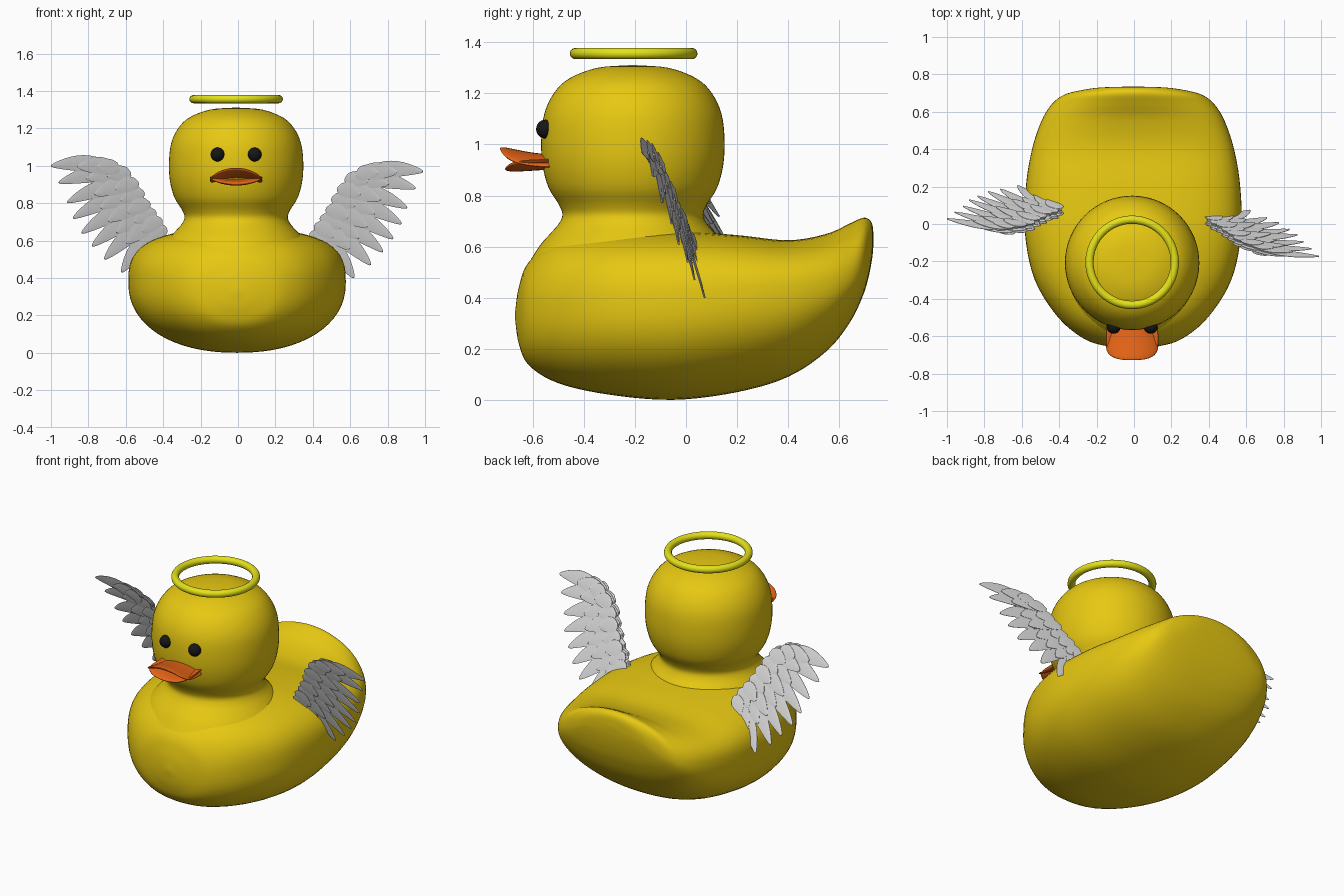
import bpy, bmesh, math
from mathutils import Vector

if "Cube" in bpy.data.objects:
    bpy.data.objects.remove(bpy.data.objects["Cube"])


def material(name, rgb):
    m = bpy.data.materials.new(name)
    m.diffuse_color = (*rgb, 1)
    m.use_nodes = True
    m.node_tree.nodes["Principled BSDF"].inputs["Base Color"].default_value = m.diffuse_color
    return m


YELLOW = material("duck yellow", (0.8, 0.58, 0.006))
ORANGE = material("beak orange", (0.8, 0.13, 0.008))
BLACK = material("eye black", (0.008, 0.008, 0.008))
WHITE = material("feather white", (0.8, 0.8, 0.8))
GOLD = material("halo gold", (0.78, 0.76, 0.01))


def add_loft(bm, rings):
    """Skin closed rings of equal length and cap both ends."""
    vs = [[bm.verts.new(p) for p in r] for r in rings]
    n = len(vs[0])
    for a, b in zip(vs, vs[1:]):
        for i in range(n):
            j = (i + 1) % n
            bm.faces.new((a[i], a[j], b[j], b[i]))
    bm.faces.new(vs[0])
    bm.faces.new(vs[-1])


def finish(name, bm, mat, angle=50):
    bmesh.ops.recalc_face_normals(bm, faces=bm.faces[:])
    me = bpy.data.meshes.new(name)
    bm.to_mesh(me)
    bm.free()
    ob = bpy.data.objects.new(name, me)
    bpy.context.collection.objects.link(ob)
    me.materials.append(mat)
    bpy.context.view_layer.objects.active = ob
    ob.select_set(True)
    bpy.ops.object.shade_smooth_by_angle(angle=math.radians(angle))
    ob.select_set(False)
    return ob


def spline(keys, steps):
    """Smooth (Catmull-Rom) interpolation through key tuples."""
    k = [Vector(q) for q in keys]
    k = [2 * k[0] - k[1]] + k + [2 * k[-1] - k[-2]]
    out = []
    for i in range(1, len(k) - 2):
        a, b, c, d = k[i - 1:i + 3]
        for s in range(steps):
            t = s / steps
            out.append(0.5 * (2 * b + (c - a) * t + (2 * a - 5 * b + 4 * c - d) * t * t
                              + (3 * b - a - 3 * c + d) * t ** 3))
    return out + [k[-2]]


def power(v, e):
    return math.copysign(abs(v) ** e, v)


# Body: y, bottom, top, half width, widest height, squareness of the upper half
body_keys = [
    (-.67, .32, .34, .01, .33, 2), (-.655, .22, .44, .13, .33, 2),
    (-.615, .135, .54, .26, .335, 2.2), (-.5, .065, .625, .40, .35, 2.5),
    (-.3, .02, .655, .525, .36, 2.8), (-.05, 0, .662, .578, .37, 2.9),
    (.2, .03, .645, .573, .39, 2.9), (.4, .09, .625, .54, .41, 2.9),
    (.55, .19, .65, .49, .44, 2.5), (.64, .30, .69, .435, .47, 2.1),
    (.69, .40, .712, .37, .51, 2), (.715, .48, .708, .28, .55, 2),
    (.73, .56, .685, .17, .6, 2), (.735, .625, .635, .01, .63, 2)]
rings = []
for y, lo, hi, w, zm, n in spline(body_keys, 5):
    ring = []
    for i in range(64):
        a = math.tau * i / 64
        c, s = math.cos(a), math.sin(a)
        e = 2 / n if s > 0 else 2 / 2.2
        h = hi - zm if s > 0 else zm - lo
        ring.append((-.005 + w * power(c, e), y, zm + h * power(s, e)))
    rings.append(ring)
bm = bmesh.new()
add_loft(bm, rings)
finish("body", bm, YELLOW)

# Head and flared neck, turned around a vertical axis
head_keys = [(.40, .55), (.36, .61), (.32, .655), (.29, .69), (.276, .725), (.29, .765),
             (.33, .83), (.354, .92), (.359, 1.02), (.347, 1.12), (.31, 1.2),
             (.25, 1.258), (.14, 1.3), (.005, 1.311)]
bm = bmesh.new()
add_loft(bm, [[(-.01 + r * math.cos(math.tau * i / 64), -.208 + r * math.sin(math.tau * i / 64), z)
               for i in range(64)] for r, z in spline(head_keys, 4)])
finish("head", bm, YELLOW)


# Beak halves: curved plates with a rounded front edge
def beak(name, length, height, arch, thick):
    rings = []
    for k in range(21):
        v = math.sin(k / 20 * math.pi / 2)
        y = -.5 - length * v
        w = (.13 + .016 * v) * max(1 - v ** 7, .0) ** .4 + .003
        t = thick * (1 - v ** 8) ** .5 + .001
        ring = []
        for i in range(32):
            a = math.tau * i / 32
            x = w * math.cos(a)
            z = height(v) - arch * (x / .145) ** 2 + t * power(math.sin(a), .7)
            ring.append((x - .01, y, z))
        rings.append(ring)
    bm = bmesh.new()
    add_loft(bm, rings)
    finish(name, bm, ORANGE)


beak("upper_beak", .228, lambda v: .947 + .037 * v * v, .04, .013)
beak("lower_beak", .208, lambda v: .918 - .014 * v, -.028, .013)

# Eyes
for side, name in ((-1, "right_eye"), (1, "left_eye")):
    bm = bmesh.new()
    bmesh.ops.create_uvsphere(bm, u_segments=24, v_segments=14, radius=1)
    for v in bm.verts:
        v.co = Vector((-.01 + side * .099 + v.co.x * .037, -.551 + v.co.y * .036, 1.06 + v.co.z * .037))
    finish(name, bm, BLACK)

# Halo
bpy.ops.mesh.primitive_torus_add(major_segments=64, minor_segments=16, major_radius=.228,
                                 minor_radius=.022, location=(-.01, -.205, 1.356))
halo = bpy.context.object
halo.name = "halo"
halo.data.materials.append(GOLD)
bpy.ops.object.shade_smooth_by_angle(angle=math.radians(60))

# Wings: three feather layers fanned from the arm, drawn in (out, up) then set on a tilted plane
arm = [(.64, .945), (.58, .92), (.54, .87), (.51, .82), (.48, .765), (.45, .72), (.42, .68), (.40, .64)]
tips = [(.99, .97), (.95, .88), (.905, .775), (.875, .69), (.83, .61), (.775, .54), (.71, .47), (.62, .40)]


def feather(bm, place, base, tip, width, off):
    b, t = Vector(base), Vector(tip)
    d = t - b
    side = Vector((-d.y, d.x)).normalized()
    rings = []
    for k in range(15):
        s = math.sin(k / 14 * math.pi / 2)
        w = width * (.6 + .45 * math.sin(math.pi * s)) * (1 - s ** 4) ** .5 * min(1, .3 + 6 * s) + .001
        mid = b + d * s + side * (.07 * d.length * math.sin(math.pi * s))
        rings.append([place(mid + side * w * q, off + h)
                      for q, h in ((-1, -.001), (0, -.004), (1, -.001), (1, .001), (0, .004), (-1, .001))])
    add_loft(bm, rings)


def wing(name, place):
    bm = bmesh.new()
    for frac, width, offs in ((1, .043, (0,)), (.62, .044, (-.009, .009)), (.34, .04, (-.017, .017))):
        for off in offs:
            for i, (p, q) in enumerate(zip(arm, tips)):
                p, q = Vector(p), Vector(q)
                shift = Vector((-.015, .01)) * (1 - frac)
                feather(bm, place, p + shift, p + (q - p) * frac + shift,
                        width, off + (.0025 if i % 2 else -.0025))
    finish(name, bm, WHITE, 30)


wing("left_wing", lambda p, o: (p.x, .28 - .112 * p.x - .35 * p.y + o, p.y))
wing("right_wing", lambda p, o: (-p.x * 1.01 + .01 * (1 - p.x),
                                 .277 + .167 * p.x - .412 * (p.y + .03) + o, p.y + .03))
